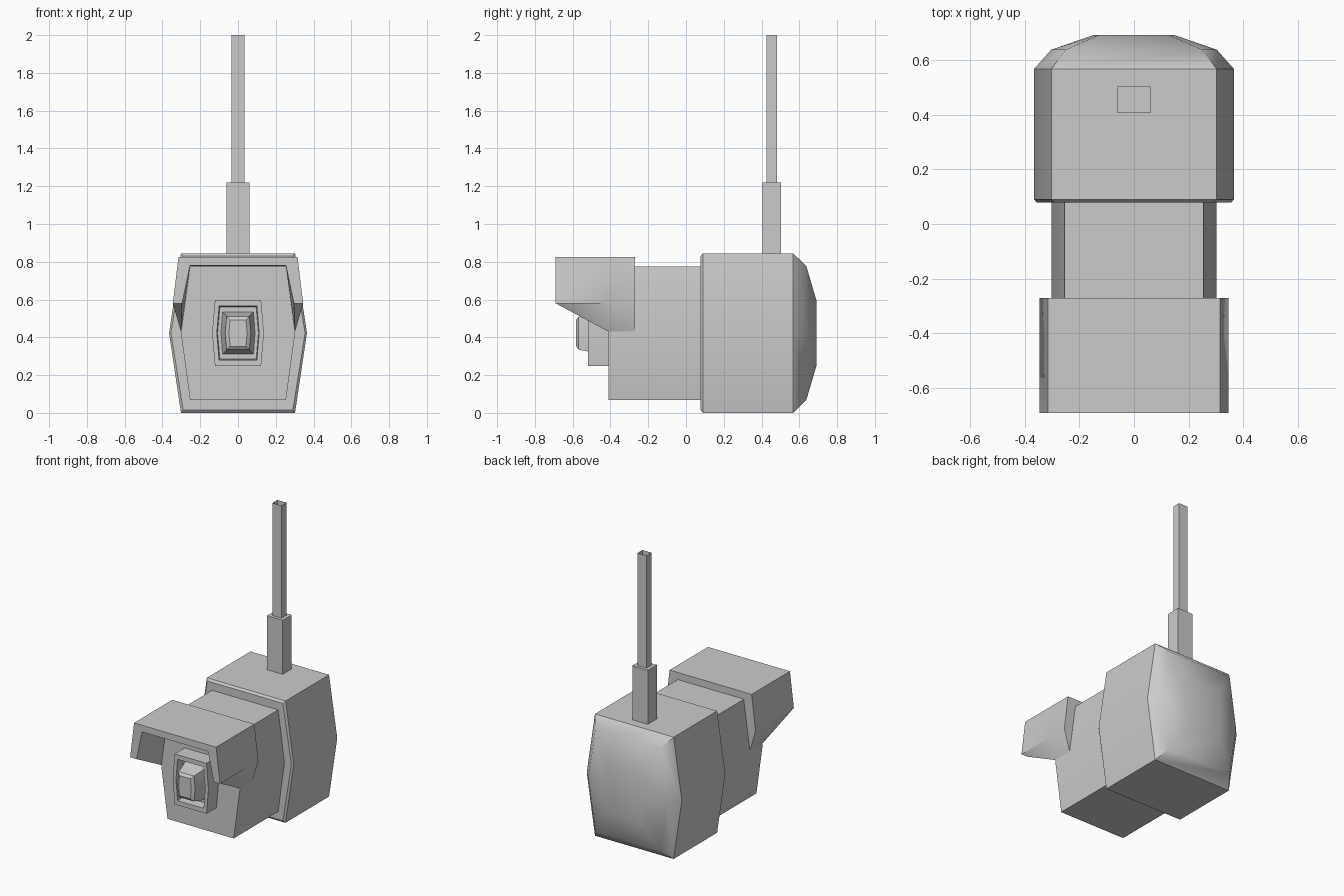
import bpy, bmesh, math

if "Cube" in bpy.data.objects:
    bpy.data.objects.remove(bpy.data.objects["Cube"])

ZC = 0.4225  # height of the main axis


def loft(name, rings, cap_start=True, cap_end=True):
    """Skin a list of equal-length point rings into one object."""
    bm = bmesh.new()
    loops = [[bm.verts.new(p) for p in ring] for ring in rings]
    n = len(loops[0])
    for a, b in zip(loops, loops[1:]):
        for i in range(n):
            j = (i + 1) % n
            bm.faces.new((a[i], a[j], b[j], b[i]))
    if cap_start:
        bm.faces.new(loops[0][::-1])
    if cap_end:
        bm.faces.new(loops[-1])
    bmesh.ops.recalc_face_normals(bm, faces=bm.faces)
    mesh = bpy.data.meshes.new(name)
    bm.to_mesh(mesh)
    bm.free()
    obj = bpy.data.objects.new(name, mesh)
    bpy.context.collection.objects.link(obj)
    bpy.context.view_layer.objects.active = obj
    for o in bpy.context.selected_objects:
        o.select_set(False)
    obj.select_set(True)
    bpy.ops.object.shade_smooth_by_angle(angle=math.radians(30))
    return obj


def hexa(y, mid, top, h):
    """Barrel-sided section: half width at middle, at top/bottom, half height."""
    return [(top, y, ZC + h), (mid, y, ZC), (top, y, ZC - h),
            (-top, y, ZC - h), (-mid, y, ZC), (-top, y, ZC + h)]


def rect(z, x, y0, y1):
    return [(x, y0, z), (x, y1, z), (-x, y1, z), (-x, y0, z)]


# Rear housing with rounded back
loft("rear_housing", [
    hexa(0.078, 0.355, 0.29, 0.408),
    hexa(0.09, 0.365, 0.302, 0.4225),
    hexa(0.567, 0.365, 0.302, 0.4225),
    hexa(0.637, 0.303, 0.25, 0.355),
    hexa(0.69, 0.15, 0.13, 0.175)])

# Barrel
loft("barrel", [hexa(-0.41, 0.302, 0.254, 0.353),
                hexa(0.08, 0.302, 0.254, 0.353)])

# Lens frame with recess, and tapered lens
loft("lens_frame", [
    hexa(-0.41, 0.137, 0.122, 0.175),
    hexa(-0.52, 0.137, 0.122, 0.175),
    hexa(-0.52, 0.112, 0.1, 0.143),
    hexa(-0.46, 0.108, 0.096, 0.137)])
loft("lens", [
    hexa(-0.46, 0.09, 0.082, 0.112),
    hexa(-0.53, 0.075, 0.065, 0.095),
    hexa(-0.568, 0.068, 0.06, 0.088),
    hexa(-0.582, 0.048, 0.042, 0.07)])


# Sun hood: mirrored saddle profile, trimmed at a slant toward the front
def saddle(y, half):
    return ([(x, y, z) for x, z in half] +
            [(-x, y, z) for x, z in reversed(half)])


front = [(0.254, 0.78), (0.296, 0.58), (0.345, 0.58), (0.315, 0.826)]
back = [(0.254, 0.777), (0.302, 0.43), (0.345, 0.58), (0.315, 0.826)]
loft("hood", [saddle(-0.69, front), saddle(-0.41, back), saddle(-0.27, back)])

# Antenna base and open rod
loft("antenna_base", [rect(0.84, 0.06, 0.405, 0.503),
                      rect(1.22, 0.06, 0.405, 0.503)])
loft("antenna_rod", [rect(1.2, 0.035, 0.427, 0.482),
                     rect(2.0, 0.035, 0.427, 0.482)], cap_end=False)
